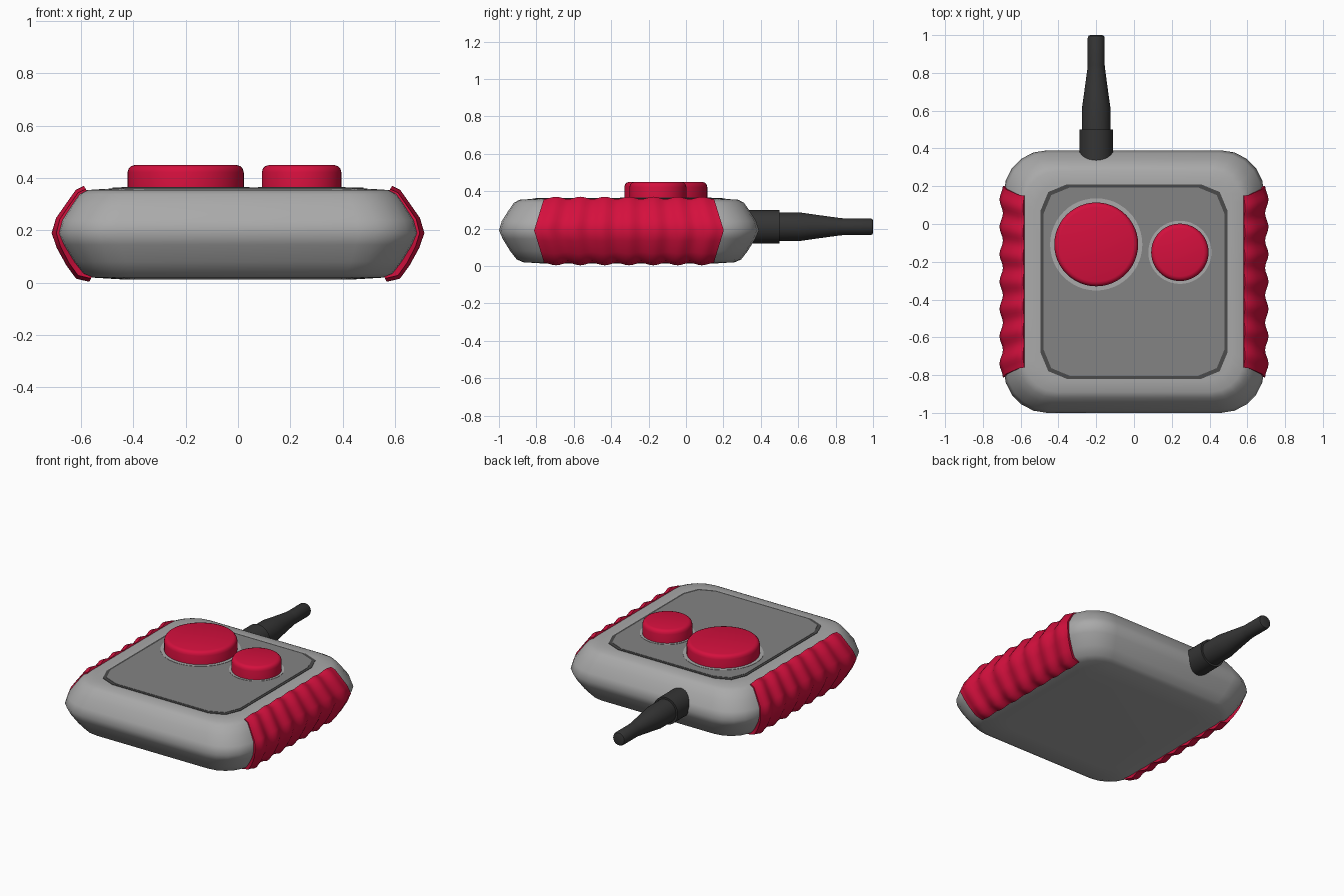
import bpy, bmesh, math
from mathutils import Matrix

old = bpy.data.objects.get("Cube")
if old:
    bpy.data.objects.remove(old)


def material(name, rgb):
    m = bpy.data.materials.new(name)
    m.use_nodes = True
    m.diffuse_color = (*rgb, 1)
    m.node_tree.nodes["Principled BSDF"].inputs["Base Color"].default_value = (*rgb, 1)
    return m


GREY = material("light grey shell", (0.4, 0.4, 0.4))
PANEL = material("mid grey panel", (0.23, 0.23, 0.23))
GROOVE = material("dark grey groove", (0.07, 0.07, 0.07))
RED = material("red rubber", (0.66, 0.005, 0.047))
BLACK = material("black rubber", (0.035, 0.035, 0.035))
MID_Y = -0.305


def make(name, bm, mat, angle=35):
    bmesh.ops.recalc_face_normals(bm, faces=bm.faces)
    me = bpy.data.meshes.new(name)
    bm.to_mesh(me)
    bm.free()
    ob = bpy.data.objects.new(name, me)
    bpy.context.collection.objects.link(ob)
    me.materials.append(mat)
    bpy.ops.object.select_all(action='DESELECT')
    ob.select_set(True)
    bpy.context.view_layer.objects.active = ob
    bpy.ops.object.shade_smooth_by_angle(angle=math.radians(angle))
    return ob


def loft(name, rings, mat, angle=35, matrix=None):
    """Skin a stack of equal-length rings and cap both ends."""
    bm = bmesh.new()
    vs = [[bm.verts.new(p) for p in ring] for ring in rings]
    n = len(vs[0])
    for a, b in zip(vs, vs[1:]):
        for i in range(n):
            j = (i + 1) % n
            bm.faces.new((a[i], a[j], b[j], b[i]))
    bm.faces.new(vs[0][::-1])
    bm.faces.new(vs[-1])
    if matrix:
        bm.transform(matrix)
    return make(name, bm, mat, angle)


def round_rect(hx, hy, r, z, steps):
    pts = []
    for q, (sx, sy) in enumerate([(1, 1), (-1, 1), (-1, -1), (1, -1)]):
        for k in range(steps + 1):
            a = math.pi / 2 * (q + k / steps)
            pts.append((sx * (hx - r) + r * math.cos(a),
                        MID_Y + sy * (hy - r) + r * math.sin(a), z))
    return pts


def circle(r, z, n=48):
    return [(r * math.cos(math.tau * i / n), r * math.sin(math.tau * i / n), z)
            for i in range(n)]


# Shell: rounded square with bulging sides, (inset, height)
shell = [(0.26, 0.012), (0.13, 0.02), (0.095, 0.035), (0.06, 0.08), (0.02, 0.145),
         (0, 0.19), (0.015, 0.24), (0.05, 0.295), (0.08, 0.338), (0.11, 0.354), (0.17, 0.358)]
loft("shell", [round_rect(0.69 - i, 0.695 - i, 0.23 - 0.5 * i, z, 5) for i, z in shell], GREY, 50)

# Face panel with a dark groove around it
for name, inset, z, mat in [("panel_groove", 0, 0.361, GROOVE), ("face_panel", 0.016, 0.363, PANEL)]:
    loft(name, [round_rect(0.495 - inset, 0.515 - inset, 0.14, h, 2) for h in (0.35, z)], mat)

# Buttons, each in a light ring
for name, x, y, r in [("large_button", -0.2, -0.108, 0.222), ("small_button", 0.243, -0.15, 0.152)]:
    place = Matrix.Translation((x, y, 0))
    ring = r * 1.1
    loft(name + "_ring", [circle(ring, 0.35), circle(ring, 0.365)], GREY, 35, place)
    prof = [(0, 0.34), (0, 0.422), (0.004, 0.436), (0.012, 0.445), (0.025, 0.449)]
    loft(name, [circle(r - i, z) for i, z in prof], RED, 40, place)

# Ribbed side grips
section = [(0.565, 0.010), (0.615, 0.022), (0.65, 0.07), (0.685, 0.135), (0.703, 0.19),
           (0.688, 0.245), (0.65, 0.3), (0.615, 0.35), (0.585, 0.364)]
RIBS, COLS = 7, 56
for side, name in [(1, "left_grip"), (-1, "right_grip")]:
    bm = bmesh.new()
    grid = []
    for x, z in section:
        lean = abs(z - 0.19) / 0.175
        half = 0.507 - 0.052 * min(lean, 1)
        nx, nz = 1 - 0.6 * lean, (z - 0.19) / 0.25
        row = []
        for c in range(COLS + 1):
            t = c / COLS
            wave = 0.009 * math.cos(math.tau * RIBS * (t - 0.5))
            row.append(bm.verts.new((side * (x + nx * wave), MID_Y + half * (2 * t - 1),
                                     z + nz * wave)))
        grid.append(row)
    for a, b in zip(grid, grid[1:]):
        for i in range(COLS):
            quad = (a[i], a[i + 1], b[i + 1], b[i])
            bm.faces.new(quad if side < 0 else quad[::-1])
    # Give the sheet an inward thickness
    bm.normal_update()
    if sum(f.normal.x * side for f in bm.faces) < 0:
        bmesh.ops.reverse_faces(bm, faces=bm.faces)
    bmesh.ops.solidify(bm, geom=bm.faces[:], thickness=0.025)
    make(name, bm, RED, 45)

# Cable with collar and tapering strain relief, running backwards
to_back = Matrix.Translation((-0.2, 0, 0.21)) @ Matrix.Rotation(-math.pi / 2, 4, 'X')
loft("cable_collar", [circle(r, y, 32) for r, y in [(0.089, 0.3), (0.089, 0.5)]],
     BLACK, 35, to_back)
cable = [(0.076, 0.45), (0.076, 0.61), (0.066, 0.68), (0.047, 0.82), (0.045, 0.84),
         (0.045, 0.985), (0.041, 0.996), (0.032, 1.0)]
loft("cable", [circle(r, y, 32) for r, y in cable], BLACK, 35, to_back)
